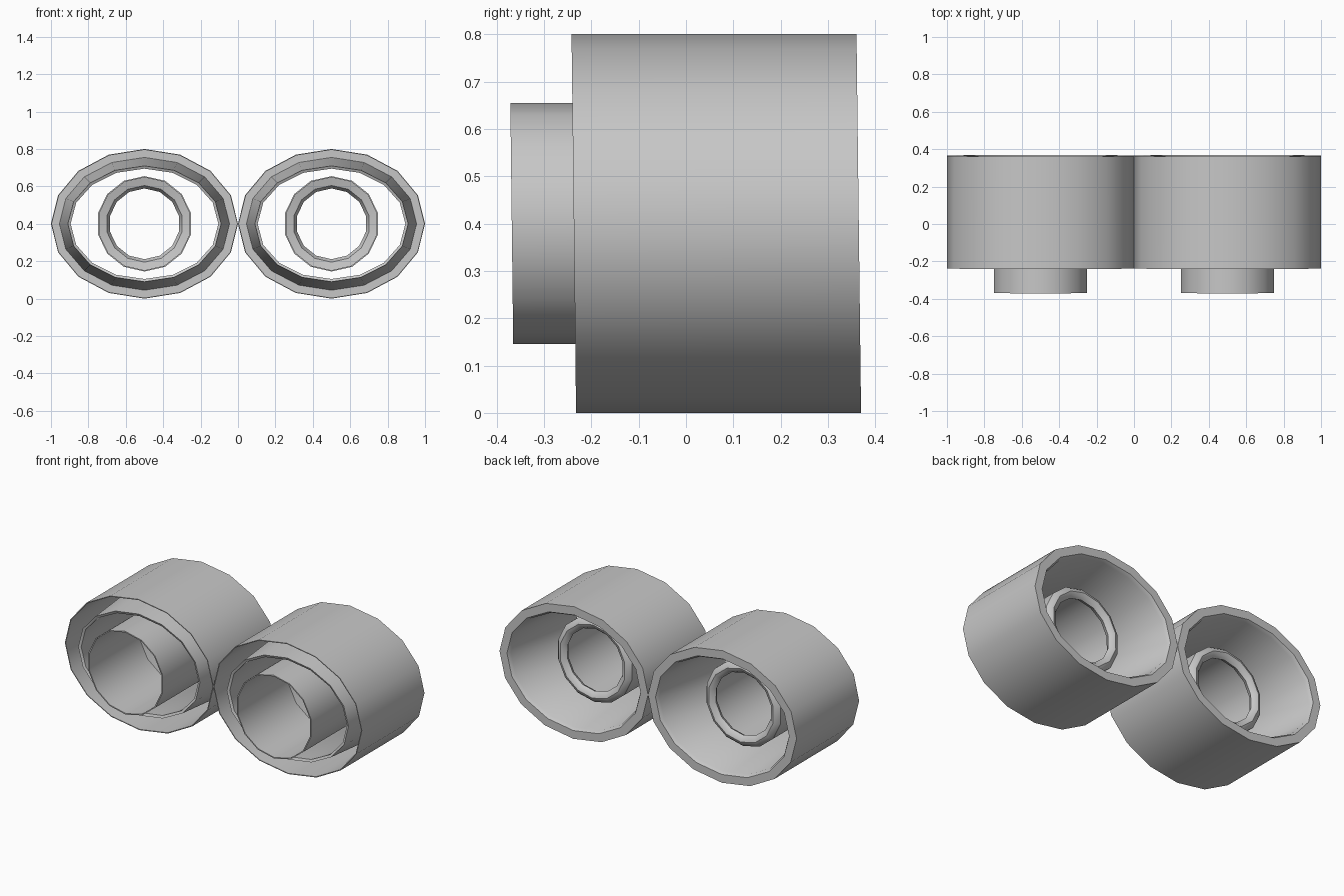
import bpy, bmesh, math

cube = bpy.data.objects.get("Cube")
if cube:
    bpy.data.objects.remove(cube, do_unlink=True)

grey = bpy.data.materials.new("plain_grey")
grey.use_nodes = True
colour = (0.57, 0.57, 0.57, 1)
grey.diffuse_color = colour
grey.node_tree.nodes["Principled BSDF"].inputs["Base Color"].default_value = colour


def ring(name, x, rx, rz, profile, sides):
    """Sweep a closed (inset, y) profile around an oval centred on x."""
    bm = bmesh.new()
    loops = []
    for i in range(sides):
        a = 2 * math.pi * i / sides
        loop = []
        for inset, y in profile:
            dz = (rz - inset) * math.cos(a)
            dx = (rx - inset) * math.sin(a)
            loop.append(bm.verts.new((x + dx, y - 0.012 * dz, 0.4 + dz)))
        loops.append(loop)
    n = len(profile)
    for i in range(sides):
        a, b = loops[i], loops[(i + 1) % sides]
        for j in range(n):
            k = (j + 1) % n
            bm.faces.new((a[j], a[k], b[k], b[j]))
    bmesh.ops.recalc_face_normals(bm, faces=bm.faces)
    mesh = bpy.data.meshes.new(name)
    bm.to_mesh(mesh)
    bm.free()
    mesh.materials.append(grey)
    obj = bpy.data.objects.new(name, mesh)
    bpy.context.collection.objects.link(obj)
    bpy.ops.object.select_all(action="DESELECT")
    obj.select_set(True)
    bpy.context.view_layer.objects.active = obj
    bpy.ops.object.shade_smooth_by_angle(angle=math.radians(35))


# Thin oval shell, folded over at the back into a funnel that narrows forward
housing = [(0, -0.237), (0, 0.365), (0.05, 0.365), (0.062, 0.345),
           (0.105, -0.23), (0.09, -0.237), (0.045, 0.34), (0.005, 0.34),
           (0.005, -0.237)]
# Thin round tube with a rolled lip at its back end
tube = [(0, -0.368), (0, 0.16), (0.015, 0.178), (0.033, 0.185), (0.052, 0.178),
        (0.066, 0.16), (0.05, 0.13), (0.007, 0.12), (0.007, -0.368)]

for side, x in (("left", 0.5), ("right", -0.5)):
    ring(side + "_housing", x, 0.5, 0.4, housing, 16)
    ring(side + "_inner_tube", x, 0.255, 0.255, tube, 14)
